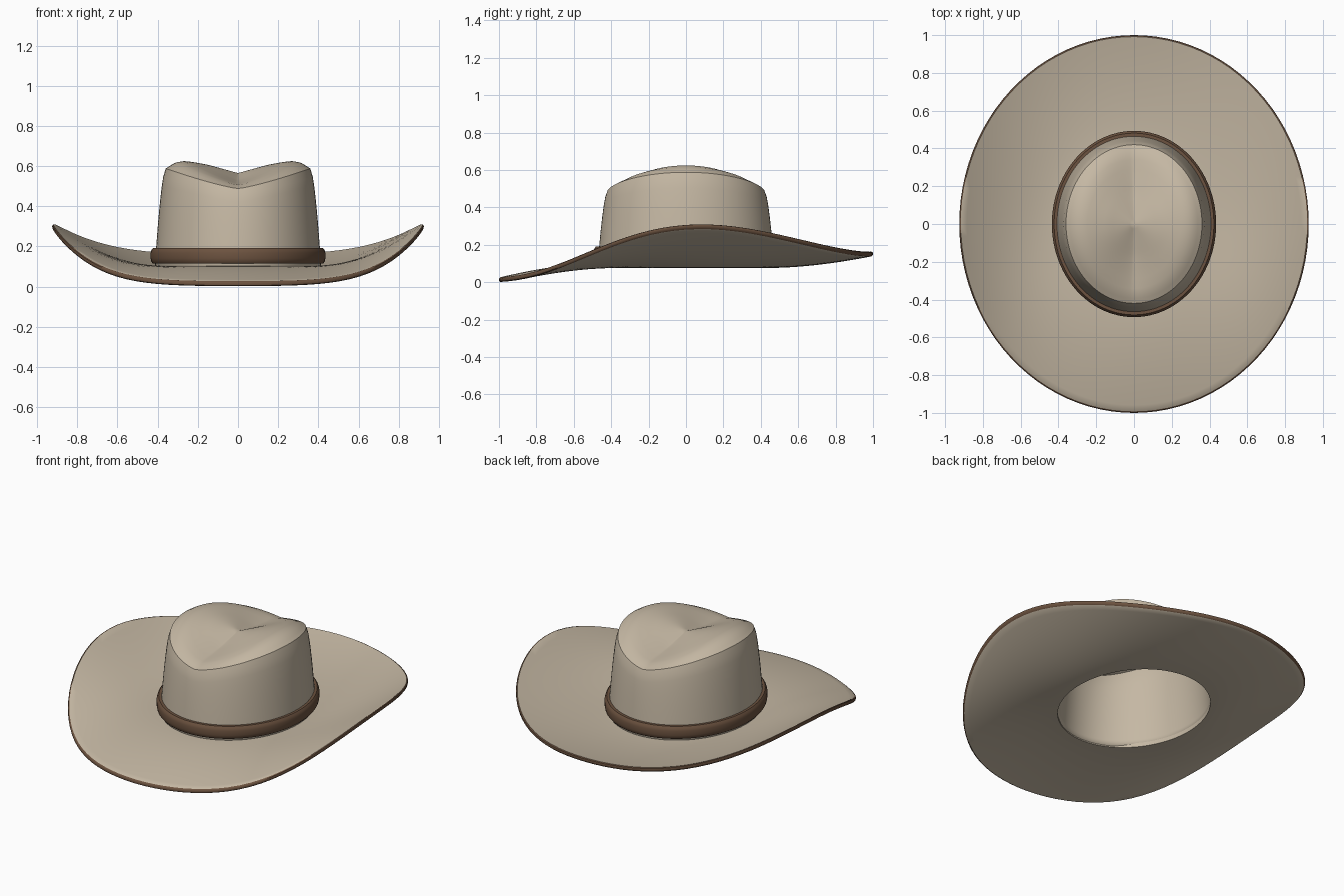
import bpy
import bmesh
from math import sin, cos, pi, radians

SEGMENTS = 96

cube = bpy.data.objects.get("Cube")
if cube:
    bpy.data.objects.remove(cube, do_unlink=True)


def make_material(name, rgb):
    mat = bpy.data.materials.new(name)
    mat.use_nodes = True
    color = (*rgb, 1.0)
    mat.diffuse_color = color
    bsdf = mat.node_tree.nodes["Principled BSDF"]
    bsdf.inputs["Base Color"].default_value = color
    bsdf.inputs["Roughness"].default_value = 0.8
    return mat


felt = make_material("tan felt", (0.56, 0.48, 0.37))
leather = make_material("brown leather", (0.15, 0.085, 0.05))


def loft(name, rings, materials, closed=False, pole=None, trim=()):
    """Skin a stack of rings; each ring is a function angle -> (x, y, z)."""
    bm = bmesh.new()
    angles = [2 * pi * i / SEGMENTS for i in range(SEGMENTS)]
    loops = [[bm.verts.new(ring(a)) for a in angles] for ring in rings]
    count = len(loops) if closed else len(loops) - 1
    for k in range(count):
        low, high = loops[k], loops[(k + 1) % len(loops)]
        for i in range(SEGMENTS):
            j = (i + 1) % SEGMENTS
            face = bm.faces.new((low[i], low[j], high[j], high[i]))
            face.material_index = 1 if k in trim else 0
    if pole:
        tip = bm.verts.new(pole)
        for i in range(SEGMENTS):
            bm.faces.new((loops[-1][i], loops[-1][(i + 1) % SEGMENTS], tip))
    bmesh.ops.recalc_face_normals(bm, faces=bm.faces)
    for face in bm.faces:
        face.smooth = True
    mesh = bpy.data.meshes.new(name)
    bm.to_mesh(mesh)
    bm.free()
    mesh.set_sharp_from_angle(angle=radians(40))
    for mat in materials:
        mesh.materials.append(mat)
    obj = bpy.data.objects.new(name, mesh)
    bpy.context.collection.objects.link(obj)
    return obj


def mix(a, b, t):
    return a + (b - a) * t


def sample(points, t):
    """Read a smooth curve given as (position, value) pairs."""
    for (t0, v0), (t1, v1) in zip(points, points[1:]):
        if t <= t1:
            return mix(v0, v1, (t - t0) / (t1 - t0))
    return points[-1][1]


# Brim: rolled up at the sides, dipped at the front, raised a little at the back
THICKNESS = 0.025


def brim_height(rho, a):
    sides = abs(cos(a)) ** (4 - 0.8 * sin(a))
    rim = 0.095 + 0.07 * sin(a) + 0.217 * sides
    return mix(0.102, rim, rho ** 1.7)


def brim_ring(rho, depth):
    def ring(a):
        return (mix(0.40, 0.925, rho) * cos(a),
                mix(0.462, 1.0, rho) * sin(a),
                brim_height(rho, a) - depth * THICKNESS)
    return ring


STEPS = 16
span = [0.985 * i / STEPS for i in range(STEPS + 1)]
rings = [brim_ring(r, 1) for r in span]
rings += [brim_ring(0.997, 0.8), brim_ring(1, 0.5), brim_ring(0.997, 0.2)]
rings += [brim_ring(r, 0) for r in reversed(span)]
loft("brim", rings, [felt, leather], closed=True,
     trim=range(STEPS, STEPS + 4))


# Crown: tapered wall, high side humps and a crease running front to back
RIDGE = [(0, 0.565), (0.4, 0.605), (0.62, 0.62), (0.76, 0.625), (0.88, 0.615), (1, 0.588)]
CREASE = [(0, 0.565), (0.4, 0.53), (0.62, 0.518), (0.76, 0.512), (0.88, 0.506), (1, 0.488)]


def top_height(f, a):
    hump = abs(cos(a)) ** 1.25
    return mix(sample(CREASE, f), sample(RIDGE, f), hump)


def wall_ring(t):
    spread = t ** 0.6

    def ring(a):
        return (mix(0.36, 0.415, spread) * cos(a),
                mix(0.42, 0.473, spread) * sin(a),
                mix(top_height(1, a), 0.085, t))
    return ring


def top_ring(f):
    return lambda a: (0.36 * f * cos(a), 0.42 * f * sin(a), top_height(f, a))


rings = [wall_ring(1 - i / 12) for i in range(13)]
rings += [top_ring(1 - i / 16) for i in range(1, 16)]
crown = loft("crown", rings, [felt], pole=(0, 0, top_height(0, 0)))
shell = crown.modifiers.new("felt thickness", "SOLIDIFY")
shell.thickness = 0.012
shell.offset = -1


# Hat band: a rounded leather strip around the foot of the crown
def band_ring(out, z):
    return lambda a: ((0.405 + out) * cos(a), (0.463 + out) * sin(a), z)


BAND = [(0, 0.116), (0.02, 0.116), (0.027, 0.125), (0.03, 0.14), (0.03, 0.168),
        (0.026, 0.182), (0.018, 0.192), (0, 0.192)]
loft("hat_band", [band_ring(*p) for p in BAND], [leather], closed=True)
